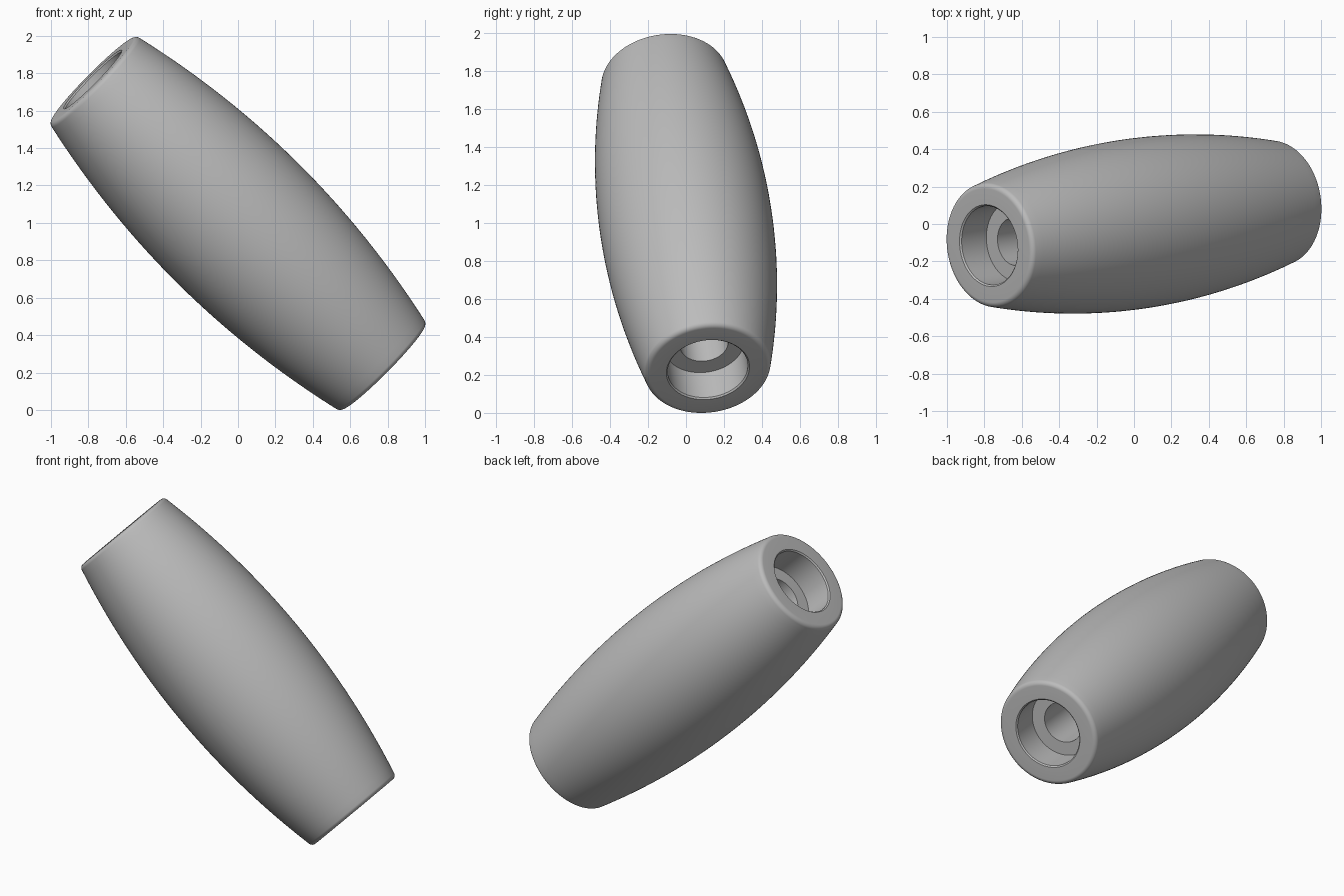
import bpy, bmesh
from math import pi, sin, cos, atan2
from mathutils import Vector, Matrix

cube = bpy.data.objects.get("Cube")
if cube:
    bpy.data.objects.remove(cube, do_unlink=True)

HALF = 1.10          # half length along the axis
BELLY, CURVE = 0.455, 0.104
BORE, THROUGH, DEPTH = 0.212, 0.128, 0.195
FILLET = 0.03
AXIS = Vector((-0.7065, -0.105, 0.70)).normalized()


def belly_radius(t):
    return BELLY - CURVE * t * t


# Half profile as (radius, height): outer bulge, rounded rim, counterbore
rim_t = HALF - FILLET
slope = atan2(2 * CURVE * rim_t, 1)
start = rim_t + FILLET * sin(slope)
half = [(belly_radius(start * i / 24), start * i / 24) for i in range(25)]
centre_r = belly_radius(start) - FILLET * cos(slope)
for i in range(1, 9):
    a = slope + (pi / 2 - slope) * i / 8
    half.append((centre_r + FILLET * cos(a), rim_t + FILLET * sin(a)))
half += [(BORE + 0.008, HALF), (BORE, HALF - 0.008),
         (BORE, HALF - DEPTH), (THROUGH, HALF - DEPTH)]

# Mirror the half to a closed loop and spin it around the axis
loop = half + [(r, -t) for r, t in reversed(half[1:])]
bm = bmesh.new()
verts = [bm.verts.new((r, 0, t)) for r, t in loop]
edges = [bm.edges.new((v, verts[(i + 1) % len(verts)])) for i, v in enumerate(verts)]
bmesh.ops.spin(bm, geom=verts + edges, cent=(0, 0, 0), axis=(0, 0, 1),
               angle=2 * pi, steps=128, use_merge=True)
bmesh.ops.remove_doubles(bm, verts=bm.verts, dist=1e-5)
bmesh.ops.recalc_face_normals(bm, faces=bm.faces)

# Tilt the barrel and stand it on the ground
bm.transform(AXIS.to_track_quat('Z', 'Y').to_matrix().to_4x4())
low = min(v.co.z for v in bm.verts)
bm.transform(Matrix.Translation((0, 0, -low)))

mesh = bpy.data.meshes.new("barrel_sleeve")
bm.to_mesh(mesh)
bm.free()
sleeve = bpy.data.objects.new("barrel_sleeve", mesh)
bpy.context.collection.objects.link(sleeve)

# Plain grey
grey = bpy.data.materials.new("plain_grey")
grey.use_nodes = True
colour = (0.5, 0.5, 0.5, 1)
grey.diffuse_color = colour
grey.node_tree.nodes["Principled BSDF"].inputs["Base Color"].default_value = colour
mesh.materials.append(grey)

bpy.context.view_layer.objects.active = sleeve
sleeve.select_set(True)
bpy.ops.object.shade_smooth_by_angle(angle=pi / 6)
